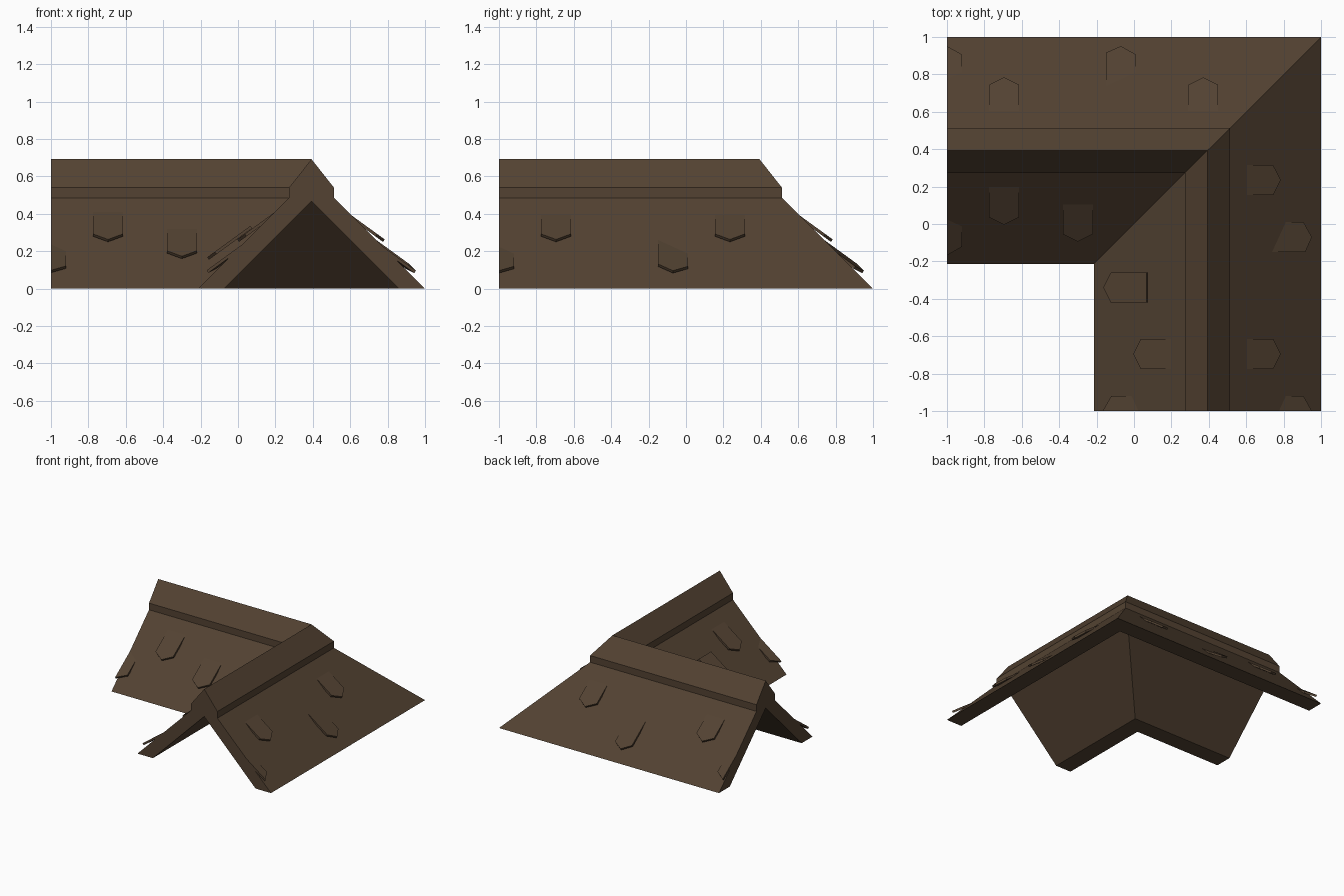
import bpy, bmesh, math
from mathutils import Vector

cube = bpy.data.objects.get("Cube")
if cube:
    bpy.data.objects.remove(cube)

brown = bpy.data.materials.new("dark_brown_wood")
brown.use_nodes = True
colour = (0.087, 0.055, 0.032, 1)
brown.diffuse_color = colour
brown.node_tree.nodes["Principled BSDF"].inputs["Base Color"].default_value = colour


def finish(name, bm):
    bmesh.ops.recalc_face_normals(bm, faces=bm.faces[:])
    mesh = bpy.data.meshes.new(name)
    bm.to_mesh(mesh)
    bm.free()
    mesh.materials.append(brown)
    obj = bpy.data.objects.new(name, mesh)
    bpy.context.collection.objects.link(obj)
    return obj


# Roof: gable section with a ridge cap, swept round a mitred corner
RIDGE = 0.393
half = [(0.607, 0), (0.12, 0.485), (0.12, 0.54)]
section = [(RIDGE - d, z) for d, z in half] + [(RIDGE, 0.692)]
section += [(RIDGE + d, z) for d, z in reversed(half)]
section += [(RIDGE + 0.467, 0), (RIDGE, 0.467), (RIDGE - 0.467, 0)]

bm = bmesh.new()
rings = [[bm.verts.new(place(u, z)) for u, z in section] for place in (
    lambda u, z: (u, -1, z),
    lambda u, z: (u, u, z),
    lambda u, z: (-1, u, z))]
n = len(section)
for a, b in zip(rings, rings[1:]):
    for i in range(n):
        j = (i + 1) % n
        bm.faces.new((a[i], a[j], b[j], b[i]))
bm.faces.new(rings[0])
bm.faces.new(rings[2])
finish("corner_roof", bm)

# Shingles: pointed plates tilted a little off the slope
TILT = math.radians(36)
LENGTH, WIDTH, THICK = 0.285, 0.08, 0.016


def shingle(name, along, tip, z, side, swap=False, roll=0.0):
    """tip is the distance across the wing; swap puts it on the other wing."""
    inner = 0 if along <= -1 else -WIDTH   # cut at the open end
    outline = [(inner, -LENGTH), (WIDTH, -LENGTH), (WIDTH, -0.05), (0, 0)]
    if inner:
        outline.append((inner, -0.05))
    down = Vector((side * math.cos(TILT), 0, -math.sin(TILT)))
    up = Vector((side * math.sin(TILT), 0, math.cos(TILT)))
    bm = bmesh.new()
    layers = []
    for h in (0, THICK):
        layer = []
        for w, s in outline:
            p = Vector((tip, along + w, z)) + down * s + up * (h + w * roll)
            layer.append(bm.verts.new((p.y, p.x, p.z) if swap else p))
        layers.append(layer)
    low, high = layers
    bm.faces.new(low)
    bm.faces.new(high)
    for i in range(len(low)):
        j = (i + 1) % len(low)
        bm.faces.new((low[i], low[j], high[j], high[i]))
    finish(name, bm)


for swap, wing, far in ((False, "left", 0.235), (True, "back", 0.37)):
    # Outer slope
    for i, along in enumerate((-0.695, far)):
        shingle(f"{wing}_outer_upper_shingle_{i}", along, 0.775, 0.25, 1, swap)
    for i, along in enumerate((-1, -0.07)):
        shingle(f"{wing}_outer_lower_shingle_{i}", along, 0.942, 0.083, 1, swap, -0.1)
    # Inner slope
    shingle(f"{wing}_inner_upper_shingle", -0.695, 0.005, 0.25, -1, swap)
    shingle(f"{wing}_inner_end_shingle", -1, -0.158, 0.085, -1, swap, -0.1)

shingle("left_inner_raised_shingle", -0.34, -0.155, 0.155, -1)
shingle("back_inner_middle_shingle", -0.3, -0.085, 0.16, -1, True)
